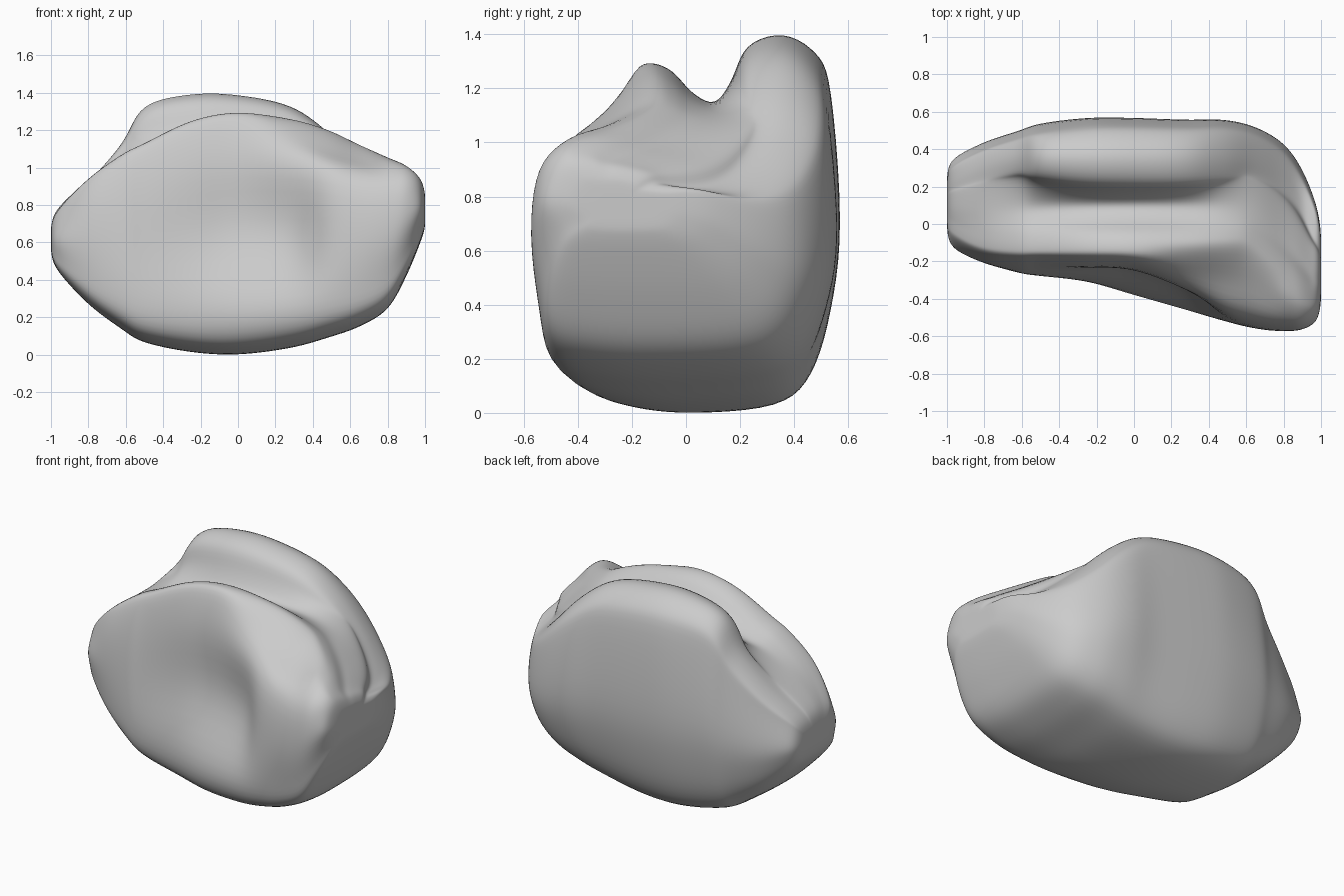
import bpy, bmesh

if "Cube" in bpy.data.objects:
    bpy.data.objects.remove(bpy.data.objects["Cube"])

# Stations along x: x, bottom z, front y (low, middle, upper), front ridge z, valley z, back ridge z, back y
STATIONS = [
    (-1.00, .55, -.02, -.03, -.02, .68, .68, .67, .26),
    (-.965, .45, -.11, -.13, -.10, .77, .78, .76, .35),
    (-.80, .27, -.20, -.21, -.19, .94, .93, .92, .44),
    (-.62, .135, -.26, -.25, -.22, 1.07, 1.03, 1.13, .50),
    (-.50, .065, -.28, -.25, -.22, 1.13, 1.06, 1.33, .54),
    (-.25, .013, -.31, -.24, -.23, 1.25, 1.12, 1.395, .57),
    (.00, .00, -.38, -.24, -.25, 1.295, 1.145, 1.39, .57),
    (.28, .035, -.46, -.32, -.36, 1.26, 1.14, 1.33, .56),
    (.48, .09, -.52, -.50, -.46, 1.20, 1.12, 1.19, .56),
    (.65, .15, -.54, -.56, -.51, 1.12, 1.06, 1.01, .52),
    (.80, .245, -.54, -.575, -.54, 1.055, .98, .87, .43),
    (.90, .42, -.52, -.565, -.54, 1.01, .94, .82, .29),
    (.975, .60, -.46, -.52, -.49, .94, .91, .84, .10),
    (1.00, .68, -.37, -.42, -.40, .86, .86, .82, -.05),
]


def lerp(a, b, t):
    return a + (b - a) * t


def clamp(t):
    return min(1, max(0, t))


def section(s):
    """Control points of one closed cross-section."""
    x, zb, yl, ym, yu, zf, zv, zr, yb = s
    hf, hb = zf - zb, zr - zb
    w = clamp((abs(x) - .6) / .35)         # ridges follow the width near the ends
    bend = .1 * clamp(abs(x) / .6) ** 3    # back ridge tapers in plan
    left = clamp((-x - .2) / .6)           # back edge is rounder on the left

    def top(y):
        t = (y + .25) / .82
        return lerp(min(y, lerp(yu, yb, .95)), lerp(yu, yb, t), w)

    def low(t):
        return lerp(yl, yb, t)

    ridge = top(-.13)
    brow = lerp(yu, ridge, .5)
    drop = .8 * max(0, -brow - .2) * max(0, zf - 1.05) / .15
    crest = top(.36)
    pts = [
        (low(.42), zb), (low(.2), zb + .015 * hf), (low(.04), zb + .065 * hf),
        (yl, zb + .22 * hf), (ym, zb + .5 * hf), (yu, zb + (.78 + .04 * clamp(x)) * hf),
        (brow, zf - .03 * hf - drop), (ridge, zf), (top(-.05), lerp(zf, zv, .2)),
        (top(.02), lerp(zf, zv, .72)),
        (top(.105), zv), (top(.17 + .7 * bend), lerp(zv, zr, .36)),
        (top(.225 + .5 * bend), lerp(zv, zr, .84)),
        (crest, zr), (lerp(crest, yb, .57), zr - .05 * hb),
        (lerp(crest, yb, lerp(.83, .7, left)), zr - .15 * hb),
        (yb, zr - .50 * hb), (low(.96), zb + .27 * hb), (low(.88), zb + .10 * hb),
        (low(.74), zb + .02 * hb),
    ]
    return [(x, y, z) for y, z in pts]


def spline(points, steps, closed):
    """Smooth curve through the given points."""
    n, out = len(points), []
    for i in range(n if closed else n - 1):
        p = [points[(i + k) % n] if closed else points[min(max(i + k, 0), n - 1)]
             for k in (-1, 0, 1, 2)]
        for j in range(steps):
            t = j / steps
            out.append(tuple(.5 * (2 * b + (c - a) * t + (2 * a - 5 * b + 4 * c - d) * t * t
                                   + (3 * b - a - 3 * c + d) * t ** 3)
                             for a, b, c, d in zip(*p)))
    if not closed:
        out.append(points[-1])
    return out


# Loft the sections into the boulder
bm = bmesh.new()
rings = [[bm.verts.new(p) for p in spline(section(s), 5, True)]
         for s in spline(STATIONS, 7, False)]
n = len(rings[0])
for a, b in zip(rings, rings[1:]):
    for i in range(n):
        j = (i + 1) % n
        bm.faces.new((a[i], a[j], b[j], b[i]))

# Close both ends with shrinking rings
for ring in (rings[0], rings[-1]):
    cx, cy, cz = (sum(v.co[k] for v in ring) / n for k in range(3))
    prev = ring
    for f in (.75, .5, .25):
        nxt = [bm.verts.new((cx, lerp(cy, v.co.y, f), lerp(cz, v.co.z, f))) for v in ring]
        for i in range(n):
            j = (i + 1) % n
            bm.faces.new((prev[i], prev[j], nxt[j], nxt[i]))
        prev = nxt
    bm.faces.new(prev)
bmesh.ops.recalc_face_normals(bm, faces=bm.faces)

mesh = bpy.data.meshes.new("boulder")
bm.to_mesh(mesh)
bm.free()
for p in mesh.polygons:
    p.use_smooth = True
boulder = bpy.data.objects.new("boulder", mesh)
bpy.context.collection.objects.link(boulder)

# Soften the worn surface
soft = boulder.modifiers.new("soften", "SMOOTH")
soft.factor = .5
soft.iterations = 12
